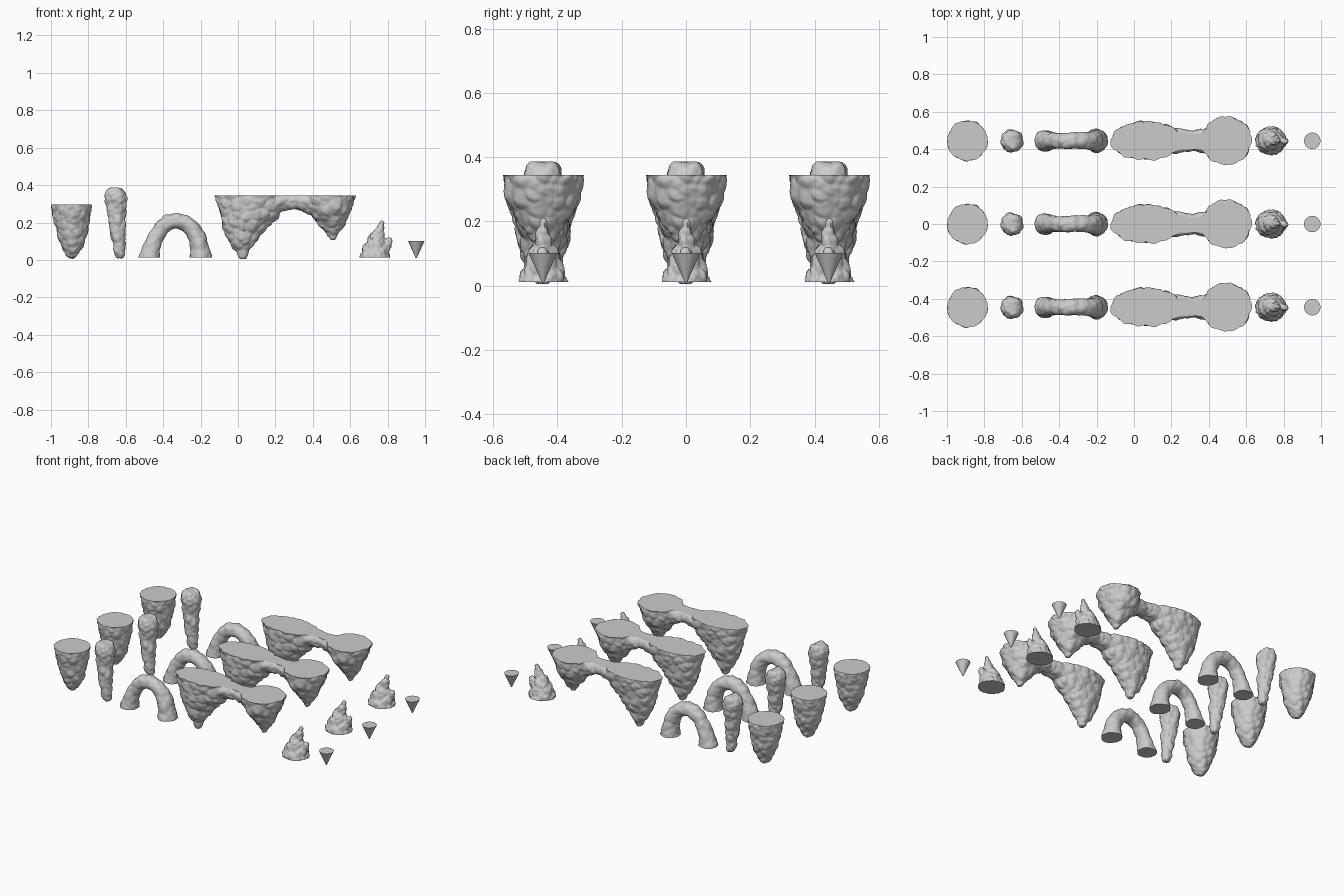
import bpy, bmesh, math
from mathutils import Vector, noise

ROWS = (-0.445, 0.0, 0.445)


def loft(bm, path, n=28):
    """Elliptical tube through (x, y, z, in-plane radius, y radius) rings lying along the XZ plane."""
    pts = [Vector(p[:3]) for p in path]
    rings = []
    for i, (x, y, z, r, ry) in enumerate(path):
        t = pts[min(i + 1, len(pts) - 1)] - pts[max(i - 1, 0)]
        side = Vector((t.z, 0, -t.x)).normalized()
        rings.append([bm.verts.new(pts[i] + side * r * math.cos(a) + Vector((0, ry * math.sin(a), 0)))
                      for a in (2 * math.pi * k / n for k in range(n))])
    for a, b in zip(rings, rings[1:]):
        for k in range(n):
            bm.faces.new((a[k], a[(k + 1) % n], b[(k + 1) % n], b[k]))
    bm.faces.new(rings[0])
    bm.faces.new(rings[-1])


def stone(x, z, r, ry=None, y=0.0):
    """One ring of an upright stack."""
    return (x, y, z, r, r if ry is None else ry)


def finish(name, mesh):
    """Place the same part in every row with smooth shading and crisp edges."""
    for i, y in enumerate(ROWS):
        ob = bpy.data.objects.new(f"{name}_{i + 1}", mesh)
        ob.location.y = y
        bpy.context.collection.objects.link(ob)
        if i == 0:
            bpy.ops.object.select_all(action='DESELECT')
            ob.select_set(True)
            bpy.context.view_layer.objects.active = ob
            bpy.ops.object.shade_smooth_by_angle(angle=math.radians(50))


def rock(name, paths, low, high, amp=0.011, cell=0.05, smooth=4):
    """Fuse lofts into one skin, then swell it into cobbled lumps and trim flat ends."""
    bm = bmesh.new()
    for p in paths:
        loft(bm, p)
    bmesh.ops.recalc_face_normals(bm, faces=bm.faces)
    raw = bpy.data.meshes.new(name + "_raw")
    bm.to_mesh(raw)
    bm.free()
    tmp = bpy.data.objects.new(name + "_raw", raw)
    bpy.context.collection.objects.link(tmp)
    rm = tmp.modifiers.new("fuse", 'REMESH')
    rm.mode = 'VOXEL'
    rm.voxel_size = 0.0075
    sm = tmp.modifiers.new("soften", 'SMOOTH')
    sm.iterations = smooth
    dg = bpy.context.evaluated_depsgraph_get()
    mesh = bpy.data.meshes.new_from_object(tmp.evaluated_get(dg))
    mesh.name = name
    bpy.data.objects.remove(tmp)
    bm = bmesh.new()
    bm.from_mesh(mesh)
    bm.normal_update()
    moves = []
    for v in bm.verts:
        p = v.co / cell
        p = p + 0.25 * noise.noise_vector(p * 1.3)
        d = noise.voronoi(p)[0]
        lump = 0.4 - d[0] + 0.5 * min(d[1] - d[0], 0.25)
        fine = 0.12 * noise.noise(p * 3.5)
        moves.append(v.co + v.normal * amp * (lump + fine))
    for v, co in zip(bm.verts, moves):
        co.z = min(max(co.z, low), high)
        v.co = co
    bm.to_mesh(mesh)
    bm.free()
    finish(name, mesh)


# Round floating island
rock("round_island", [[stone(-0.888, 0.005, 0.016), stone(-0.887, 0.03, 0.038),
                       stone(-0.885, 0.08, 0.063), stone(-0.887, 0.14, 0.082),
                       stone(-0.889, 0.21, 0.096), stone(-0.89, 0.27, 0.107),
                       stone(-0.89, 0.32, 0.108)]], 0.005, 0.295, amp=0.014)

# Leaning rock pillar
rock("pillar", [[stone(-0.623, 0.006, 0.018, y=-0.01), stone(-0.63, 0.025, 0.028, y=-0.01),
                 stone(-0.638, 0.1, 0.036, 0.038, -0.01), stone(-0.646, 0.2, 0.047, 0.046, -0.005),
                 stone(-0.651, 0.28, 0.055, 0.053), stone(-0.652, 0.33, 0.061, 0.06),
                 stone(-0.648, 0.36, 0.058, 0.056), stone(-0.635, 0.385, 0.036, 0.04)]],
     0.005, 0.386, amp=0.013, cell=0.042, smooth=3)

# Stone arch
rock("arch", [[(-0.476, 0, -0.015, 0.058, 0.059), (-0.474, 0, 0.02, 0.057, 0.058),
               (-0.462, 0, 0.065, 0.047, 0.05), (-0.442, 0, 0.115, 0.044, 0.044),
               (-0.41, 0, 0.168, 0.043, 0.043), (-0.37, 0, 0.202, 0.043, 0.044),
               (-0.325, 0, 0.21, 0.043, 0.045), (-0.275, 0, 0.192, 0.043, 0.047),
               (-0.236, 0, 0.155, 0.045, 0.05), (-0.212, 0, 0.105, 0.048, 0.053),
               (-0.203, 0, 0.055, 0.052, 0.058), (-0.2, 0, 0.02, 0.059, 0.064),
               (-0.2, 0, -0.015, 0.061, 0.066)]], 0.012, 0.3, amp=0.009, cell=0.055)

# Twin islands joined by a land bridge
rock("bridge_island", [
    [stone(0.025, 0.005, 0.015), stone(0.025, 0.04, 0.036), stone(0.025, 0.1, 0.075, 0.058),
     stone(0.026, 0.15, 0.102, 0.073), stone(0.035, 0.21, 0.134, 0.085),
     stone(0.05, 0.27, 0.17, 0.095), stone(0.065, 0.325, 0.194, 0.102), stone(0.065, 0.37, 0.194, 0.102)],
    [stone(0.51, 0.11, 0.014), stone(0.508, 0.14, 0.036), stone(0.506, 0.19, 0.07),
     stone(0.5, 0.24, 0.1, 0.105), stone(0.495, 0.28, 0.118, 0.12),
     stone(0.495, 0.33, 0.132, 0.131), stone(0.495, 0.37, 0.132, 0.131)],
    [(0.08, 0, 0.29, 0.08, 0.095), (0.19, 0, 0.3, 0.062, 0.078), (0.25, 0, 0.315, 0.05, 0.063),
     (0.31, 0, 0.318, 0.05, 0.057), (0.37, 0, 0.308, 0.056, 0.064), (0.46, 0, 0.29, 0.075, 0.09)]],
     0.005, 0.345, amp=0.016, cell=0.055)

# Craggy spire with small side peaks
rock("spire", [
    [stone(0.732, -0.01, 0.082, 0.076), stone(0.732, 0.025, 0.08, 0.075), stone(0.735, 0.065, 0.066, 0.06),
     stone(0.74, 0.105, 0.048, 0.042), stone(0.748, 0.135, 0.036, 0.03), stone(0.76, 0.165, 0.021),
     stone(0.766, 0.19, 0.014), stone(0.766, 0.21, 0.009)],
    [stone(0.785, 0.04, 0.022), stone(0.803, 0.09, 0.022), stone(0.815, 0.122, 0.009)],
    [stone(0.715, 0.08, 0.024, y=-0.03), stone(0.718, 0.115, 0.018, y=-0.025), stone(0.722, 0.138, 0.006, y=-0.022)],
    [stone(0.735, 0.07, 0.025, y=0.035), stone(0.737, 0.105, 0.017, y=0.032), stone(0.738, 0.13, 0.006, y=0.03)]],
     0.012, 0.21, amp=0.014, cell=0.032, smooth=1)

# Small plain cone, point down
bm = bmesh.new()
bmesh.ops.create_cone(bm, cap_ends=True, segments=32, radius1=0.003, radius2=0.044, depth=0.092)
bmesh.ops.translate(bm, verts=bm.verts, vec=(0.953, 0, 0.055))
cone = bpy.data.meshes.new("small_cone")
bm.to_mesh(cone)
bm.free()
finish("small_cone", cone)
